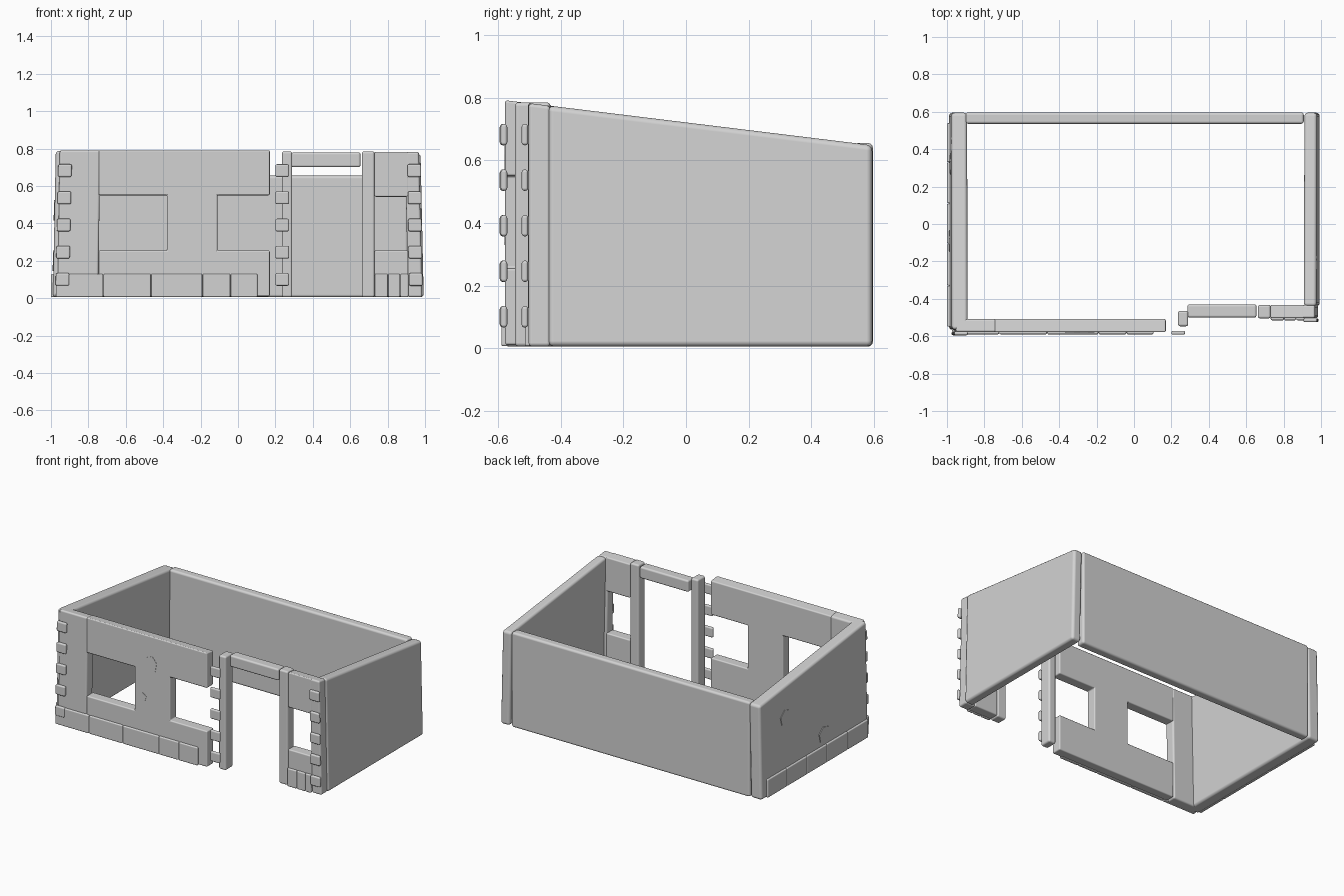
import bpy
import bmesh
from math import cos, sin, tau

cube = bpy.data.objects.get("Cube")
if cube:
    bpy.data.objects.remove(cube, do_unlink=True)

STONE = (0.65, 0.65, 0.65, 1.0)
mat = bpy.data.materials.new("plain grey")
mat.use_nodes = True
mat.diffuse_color = STONE
mat.node_tree.nodes["Principled BSDF"].inputs["Base Color"].default_value = STONE

ROOF = 9  # a height marker: vertices this high drop to the sloping roof line


def roof_z(y):
    return 0.792 - 0.1225 * (y + 0.58)


def prism(name, outline, a, b, axis="y", lean=0.0, bevel=0.012):
    """Extrude an outline (x,z or y,z) between a and b, then round its edges."""
    bm = bmesh.new()
    loops = []
    for d in (a, b):
        ring = []
        for u, z in outline:
            x, y = (u, d) if axis == "y" else (d, u)
            z = roof_z(y) if z == ROOF else z
            ring.append(bm.verts.new((x + lean * z, y, z)))
        loops.append(ring)
        bm.faces.new(ring)
    n = len(outline)
    for i in range(n):
        j = (i + 1) % n
        bm.faces.new((loops[0][i], loops[0][j], loops[1][j], loops[1][i]))
    bmesh.ops.recalc_face_normals(bm, faces=bm.faces)
    for f in bm.faces:
        f.smooth = bevel > 0
    mesh = bpy.data.meshes.new(name)
    bm.to_mesh(mesh)
    bm.free()
    mesh.materials.append(mat)
    obj = bpy.data.objects.new(name, mesh)
    bpy.context.collection.objects.link(obj)
    if bevel > 0:
        mod = obj.modifiers.new("rounded_edges", "BEVEL")
        mod.width = bevel
        mod.segments = 3
        mod.harden_normals = True
    return obj


def box(name, x, y, z, **options):
    rect = [(x[0], z[0]), (x[1], z[0]), (x[1], z[1]), (x[0], z[1])]
    return prism(name, rect, y[0], y[1], **options)


def blob(cu, cz, ru, rz, sides=6, turn=0.3):
    return [(cu + ru * cos(tau * i / sides + turn),
             cz + rz * sin(tau * i / sides + turn)) for i in range(sides)]


# Side and back walls
box("left_wall", (-0.99, -0.905), (-0.565, 0.595), (0.005, ROOF), lean=0.02, bevel=0.018)
box("right_wall", (0.925, 0.993), (-0.44, 0.595), (0.005, ROOF), lean=-0.022, bevel=0.018)
box("back_wall", (-0.9, 0.908), (0.535, 0.597), (0.005, 0.655), bevel=0.015)

# Front wall: left corner and the panel with two window openings
FRONT = (-0.578, -0.508)
box("front_left_corner", (-0.965, -0.748), FRONT, (0.005, ROOF), lean=0.015)
L, R, CL, CR, LOW, HIGH = -0.745, 0.17, -0.38, -0.11, 0.255, 0.55
panel = [(L, 0.01), (R, 0.01), (R, LOW), (CR, LOW), (CR, HIGH), (R, HIGH),
         (R, ROOF), (L, ROOF), (L, HIGH), (CL, HIGH), (CL, LOW), (L, LOW)]
prism("front_window_panel", panel, *FRONT, bevel=0.008)

# Doorway
box("door_post_left", (0.235, 0.29), (-0.547, -0.465), (0.005, 0.785))
box("door_lintel", (0.285, 0.655), (-0.5, -0.43), (0.7, 0.78))
box("door_post_right", (0.662, 0.73), (-0.505, -0.433), (0.005, 0.785))

# Front wall to the right of the door
INSET = (-0.503, -0.433)
box("small_window_head", (0.73, 0.91), INSET, (0.542, ROOF), bevel=0.008)
box("small_window_sill", (0.73, 0.91), INSET, (0.01, LOW), bevel=0.008)
box("front_right_corner", (0.91, 0.985), INSET, (0.005, ROOF), lean=-0.022)

# Columns of corner stones
for name, x, y, lean in (("left", -0.977, -0.595, 0.022),
                         ("door", 0.2, -0.592, 0.0),
                         ("right", 0.915, -0.525, -0.013)):
    for i in range(5):
        z = 0.066 + i * 0.1455
        box(f"{name}_corner_stone_{i}", (x, x + 0.073), (y, y + 0.021),
            (z, z + 0.068), lean=lean, bevel=0.009)


# Rows of base stones
def stone_row(name, edges, a, b, axis="y"):
    for i, (u, v) in enumerate(zip(edges, edges[1:])):
        rect = [(u + 0.001, 0.006), (v - 0.001, 0.006), (v - 0.001, 0.13), (u + 0.001, 0.13)]
        prism(f"{name}_base_stone_{i}", rect, a, b, axis=axis, bevel=0.007)


stone_row("front", (-0.975, -0.72, -0.465, -0.19, -0.04, 0.105), -0.59, -0.565)
stone_row("small", (0.73, 0.802, 0.867, 0.912), -0.515, -0.495)
stone_row("side", (-0.55, -0.33, -0.105, 0.11, 0.33, 0.54), -1.0, -0.975, axis="x")

# Loose stones showing through the plaster
prism("front_patch_upper", blob(-0.255, 0.6, 0.045, 0.06), -0.58, -0.574, bevel=0)
prism("front_patch_lower", blob(-0.33, 0.362, 0.042, 0.033), -0.58, -0.574, bevel=0)
for i, (y, z) in enumerate(((0.32, 0.47), (-0.09, 0.2))):
    prism(f"side_patch_{i}", blob(y, z, 0.062, 0.056), -0.994, -0.986,
          axis="x", lean=0.02, bevel=0)
